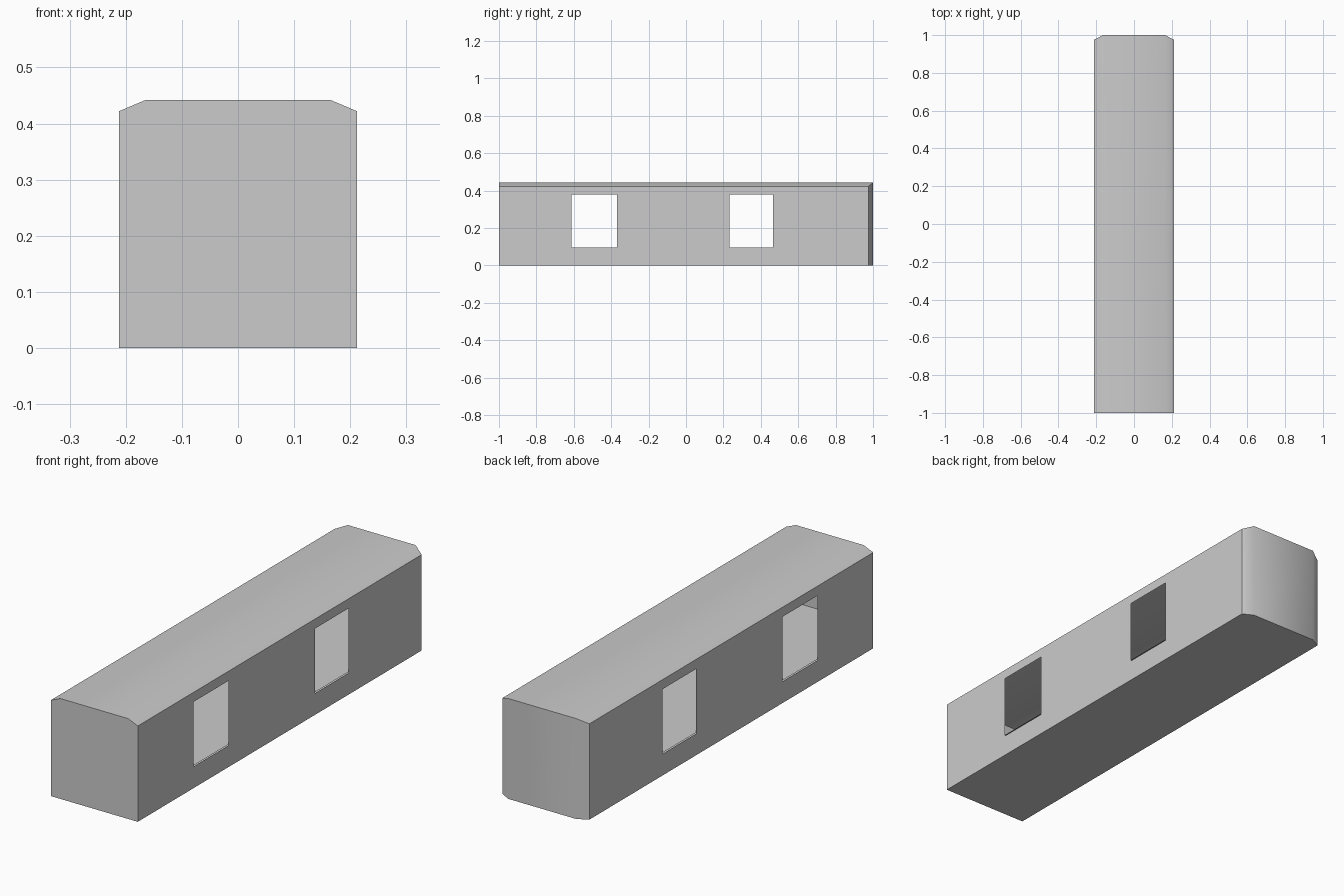
import bpy, bmesh, math

if "Cube" in bpy.data.objects:
    bpy.data.objects.remove(bpy.data.objects["Cube"])

W, TOP_W = 0.212, 0.165          # half width at the walls and at the roof
EAVE, ROOF = 0.422, 0.442        # wall top and roof height
FRONT, SHOULDER, BACK = -1.0, 0.975, 1.0
WIN_Y = [(-0.612, -0.369), (0.232, 0.465)]
WIN_Z = (0.095, 0.38)
FLOOR = 0.1


def finish(bm, name):
    mesh = bpy.data.meshes.new(name)
    bm.to_mesh(mesh)
    bm.free()
    obj = bpy.data.objects.new(name, mesh)
    bpy.context.collection.objects.link(obj)
    bpy.ops.object.select_all(action='DESELECT')
    obj.select_set(True)
    bpy.context.view_layer.objects.active = obj
    bpy.ops.object.shade_smooth_by_angle(angle=math.radians(35))
    return obj


# Body: roof, ends and underside, with open sides
bm = bmesh.new()
for s in (-1, 1):
    for x, y, z in [(W, FRONT, 0), (W, FRONT, EAVE), (TOP_W, FRONT, ROOF),
                    (W, SHOULDER, 0), (W, SHOULDER, EAVE),
                    (TOP_W, BACK, 0), (TOP_W, BACK, ROOF)]:
        bm.verts.new((s * x, y, z))
bmesh.ops.convex_hull(bm, input=bm.verts)
bmesh.ops.dissolve_limit(bm, angle_limit=0.02, verts=bm.verts, edges=bm.edges)
bmesh.ops.recalc_face_normals(bm, faces=bm.faces)
sides = [f for f in bm.faces if abs(f.normal.x) > 0.99]
bmesh.ops.delete(bm, geom=sides, context='FACES')
finish(bm, "carriage_body")

# Side walls: a grid of panels with the window cells left out
bm = bmesh.new()
ys = sorted([FRONT, SHOULDER] + [y for w in WIN_Y for y in w])
zs = [0, *WIN_Z, EAVE]
for i, (y0, y1) in enumerate(zip(ys, ys[1:])):
    for j, (z0, z1) in enumerate(zip(zs, zs[1:])):
        if j == 1 and i in (1, 3):
            continue
        bm.faces.new([bm.verts.new((W, y, z)) for y, z in
                      ((y0, z0), (y1, z0), (y1, z1), (y0, z1))])
bmesh.ops.remove_doubles(bm, verts=bm.verts, dist=1e-5)
wall = finish(bm, "side_walls")
wall.modifiers.new("Mirror", 'MIRROR').use_axis[0] = True

# Interior floor seen through the windows
bm = bmesh.new()
bm.faces.new([bm.verts.new(p) for p in
              ((-W, FRONT, FLOOR), (W, FRONT, FLOOR),
               (W, SHOULDER, FLOOR), (TOP_W, BACK, FLOOR),
               (-TOP_W, BACK, FLOOR), (-W, SHOULDER, FLOOR))])
finish(bm, "interior_floor")
